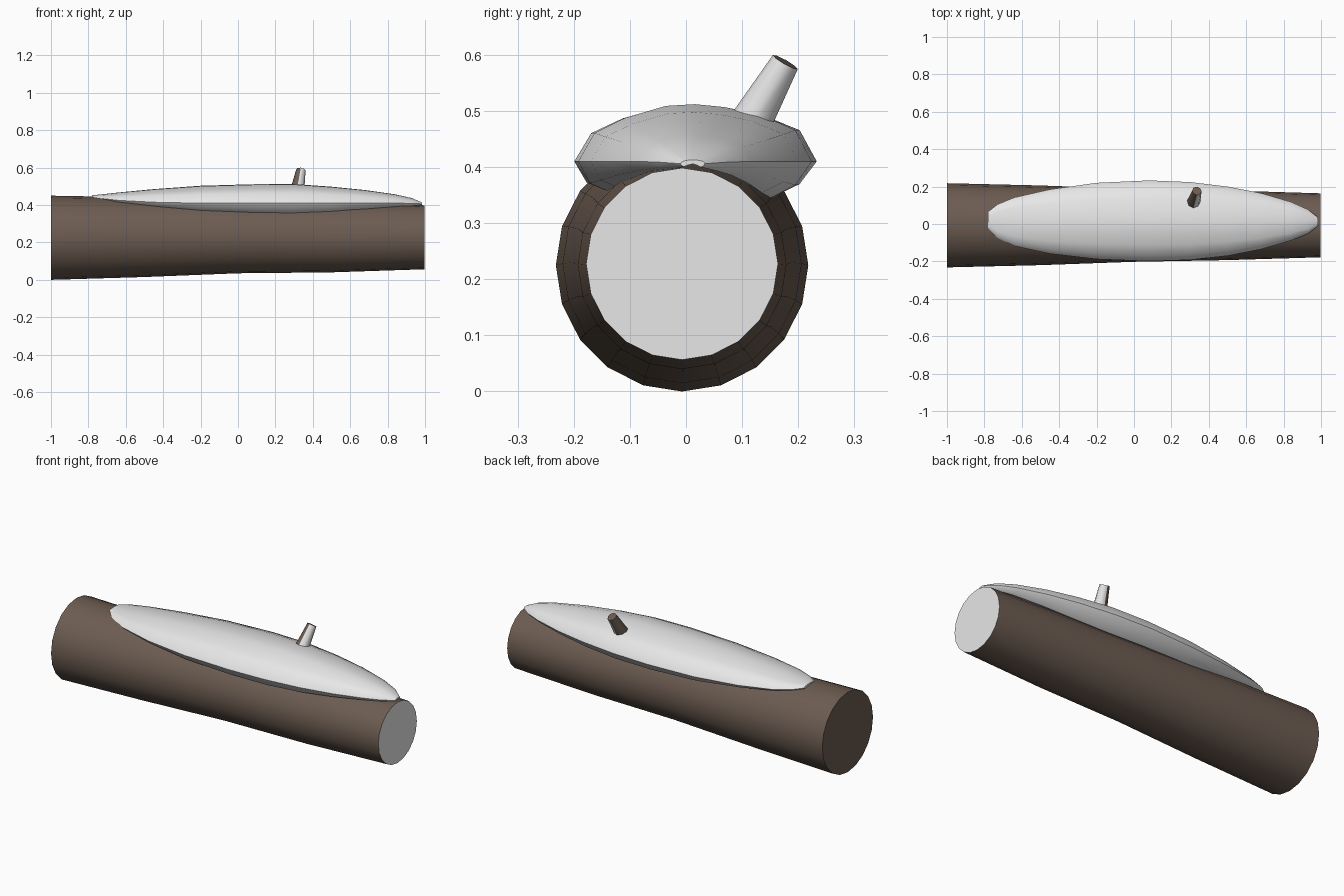
import bpy, bmesh, math
from mathutils import Vector

if "Cube" in bpy.data.objects:
    bpy.data.objects.remove(bpy.data.objects["Cube"])


def material(name, rgb):
    m = bpy.data.materials.new(name)
    m.diffuse_color = (*rgb, 1)
    m.use_nodes = True
    m.node_tree.nodes["Principled BSDF"].inputs["Base Color"].default_value = m.diffuse_color
    return m


BARK = material("bark brown", (0.15, 0.107, 0.082))
SNOW = material("snow white", (0.8, 0.8, 0.8))


def loft(name, rings, mats, rule):
    """Skin a list of point rings, close both ends, colour faces by a rule."""
    bm = bmesh.new()
    loops = [[bm.verts.new(p) for p in ring] for ring in rings]
    n = len(loops[0])
    for a, b in zip(loops, loops[1:]):
        for i in range(n):
            bm.faces.new((a[i], a[(i + 1) % n], b[(i + 1) % n], b[i]))
    for loop in (loops[0], loops[-1]):
        c = bm.verts.new(sum((v.co for v in loop), Vector()) / n)
        for i in range(n):
            bm.faces.new((loop[i], loop[(i + 1) % n], c))
    bmesh.ops.recalc_face_normals(bm, faces=bm.faces)
    bm.normal_update()
    for f in bm.faces:
        f.material_index = rule(f)
    me = bpy.data.meshes.new(name)
    bm.to_mesh(me)
    bm.free()
    for m in mats:
        me.materials.append(m)
    ob = bpy.data.objects.new(name, me)
    bpy.context.collection.objects.link(ob)
    bpy.ops.object.select_all(action='DESELECT')
    ob.select_set(True)
    bpy.context.view_layer.objects.active = ob
    bpy.ops.object.shade_smooth_by_angle(angle=math.radians(45))
    return ob


def circle(center, u, v, r, n):
    return [center + r * (math.cos(math.tau * i / n) * u + math.sin(math.tau * i / n) * v)
            for i in range(n)]


Y, Z = Vector((0, 1, 0)), Vector((0, 0, 1))

# Tapered trunk with one snowy sawn end
trunk = [(-1, 0.225, 0.225), (-0.5, 0.228, 0.213), (0, 0.23, 0.195),
         (0.5, 0.226, 0.186), (0.997, 0.2275, 0.171)]
loft("log_trunk", [circle(Vector((x, -0.007, z)), Y, Z, r, 20) for x, z, r in trunk],
     [BARK, SNOW], lambda f: 1 if f.normal.x > 0.8 else 0)

# Snow drift: a long cushion with a hollow underside that hugs the trunk
# section as (side, height): height is relative to the middle line
section = [(1, 0), (0.86, 0.55), (0.55, 0.82), (0.25, 0.95), (0, 1), (-0.25, 0.97),
           (-0.6, 0.76), (-0.86, 0.5), (-1, 0), (-0.9, -0.6), (-0.7, -0.88),
           (-0.45, -0.5), (0, -0.05), (0.4, -0.5), (0.65, -1), (0.86, -0.65)]
# x, side centre, half width, top, middle, bottom
drift = [(-0.78, 0.02, 0.045, 0.452, 0.442, 0.432), (-0.73, 0.015, 0.09, 0.457, 0.435, 0.422),
         (-0.64, 0.012, 0.13, 0.467, 0.425, 0.405), (-0.45, 0.013, 0.172, 0.485, 0.415, 0.382),
         (-0.2, 0.016, 0.204, 0.503, 0.41, 0.358), (0.08, 0.017, 0.216, 0.511, 0.41, 0.348),
         (0.3, 0.016, 0.208, 0.512, 0.41, 0.345), (0.5, 0.015, 0.185, 0.498, 0.41, 0.354),
         (0.68, 0.015, 0.15, 0.48, 0.41, 0.37), (0.84, 0.015, 0.103, 0.457, 0.41, 0.385),
         (0.93, 0.013, 0.065, 0.437, 0.409, 0.393), (0.985, 0.012, 0.022, 0.413, 0.406, 0.4)]
loft("snow_drift",
     [[Vector((x, yc + hw * s, mid + h * (top - mid if h > 0 else mid - low)))
       for s, h in section] for x, yc, hw, top, mid, low in drift],
     [SNOW], lambda f: 0)

# Broken twig, dusted with snow on one side
base, tip = Vector((0.31, 0.09, 0.435)), Vector((0.336, 0.177, 0.587))
axis = (tip - base).normalized()
u = (Vector((1, 0, 0)) - axis * axis.x).normalized()
v = axis.cross(u)
loft("twig_stub", [circle(base, u, v, 0.042, 8), circle(tip, u, v, 0.0255, 8)],
     [BARK, SNOW], lambda f: 1 if f.normal.x > 0.2 and f.normal.dot(axis) < 0.8 else 0)
